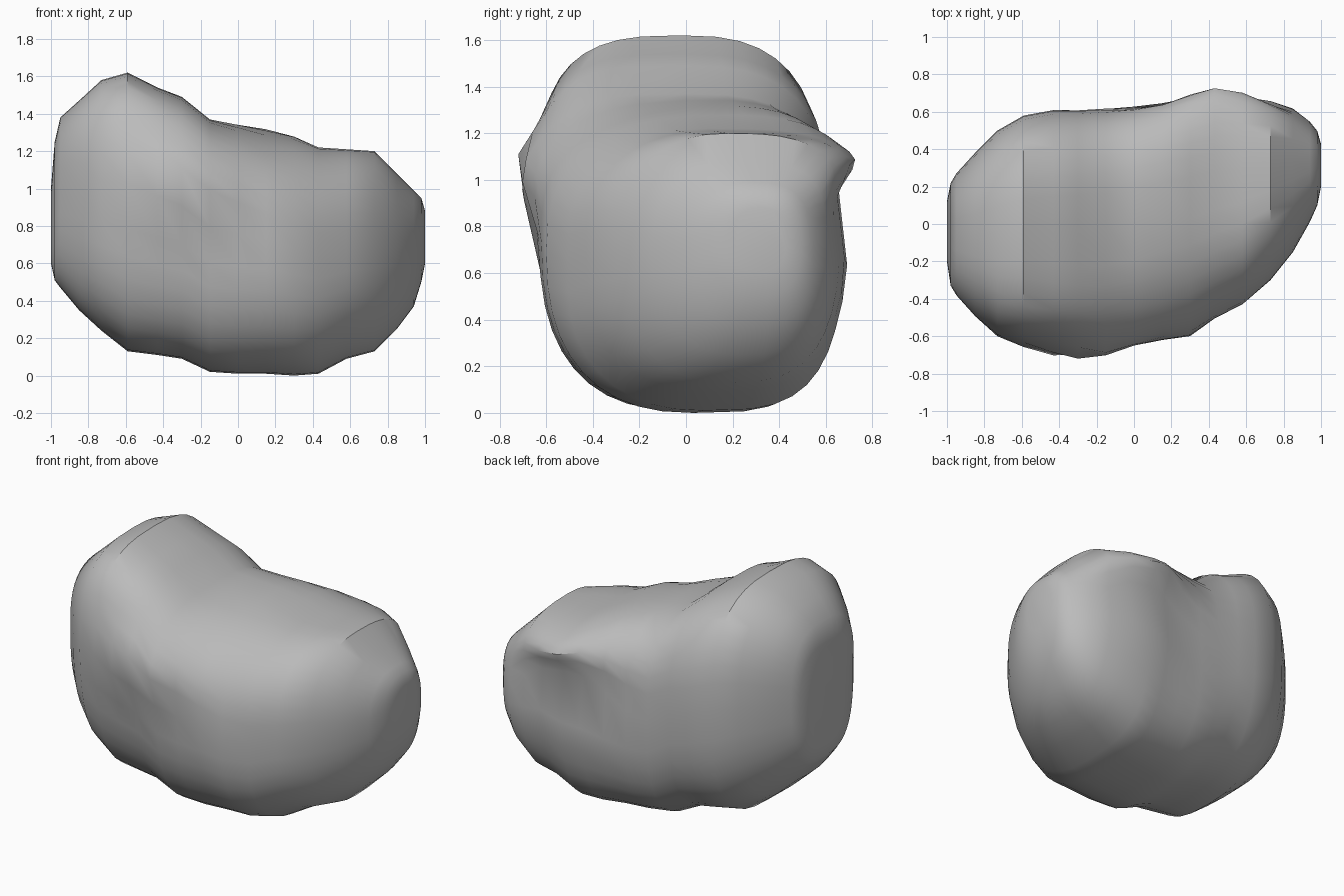
import bpy, bmesh, math

cube = bpy.data.objects.get("Cube")
if cube:
    bpy.data.objects.remove(cube, do_unlink=True)

# Boulder outline along its length: x, front y, back y, bottom z, top z
STATIONS = [
    (-1.00, -.20, .12, .60, 1.00),
    (-.98, -.33, .22, .51, 1.25),
    (-.95, -.38, .27, .47, 1.38),
    (-.85, -.49, .38, .35, 1.47),
    (-.73, -.59, .50, .24, 1.58),
    (-.59, -.62, .58, .13, 1.62),
    (-.43, -.63, .61, .11, 1.54),
    (-.30, -.63, .61, .09, 1.49),
    (-.15, -.63, .62, .02, 1.37),
    (.00, -.63, .63, .01, 1.345),
    (.15, -.62, .64, .01, 1.32),
    (.30, -.60, .66, .00, 1.28),
    (.43, -.53, .68, .01, 1.22),
    (.58, -.45, .68, .09, 1.21),
    (.73, -.30, .66, .13, 1.20),
    (.85, -.15, .62, .25, 1.08),
    (.94, .01, .55, .37, .99),
    (.98, .10, .50, .50, .95),
    (1.00, .20, .43, .60, .88),
]
SEGMENTS = 40


def signed_power(value, power):
    return math.copysign(abs(value) ** power, value)


def bump(distance_a, size_a, distance_b=0, size_b=1):
    return math.exp(-(distance_a / size_a) ** 2 - (distance_b / size_b) ** 2)


def shoulder(x, at_front, above):
    """Squareness of one quarter of the cross-section."""
    if at_front:
        left = min(1, max(0, .5 - x))
        return 2.3 + .5 * left + (.9 * bump(x + .2, .3) if above else 0)
    return 2.7 + .8 * bump(x - .3, .4)


def section_point(station, angle):
    """Point on a rounded-box cross-section with the outcrops added."""
    x, front, back, bottom, top = station
    at_front = math.cos(angle) < 0
    above = math.sin(angle) > 0
    power = 2 / shoulder(x, at_front, above)
    if at_front:
        share = .52 + .08 * min(1, max(0, .5 - x))
    else:
        share = .54 + .24 * bump(x - .45, .35)
    across = signed_power(math.cos(angle), power)
    up = signed_power(math.sin(angle), power)
    y = (front + back) / 2 + across * (back - front) / 2
    waist = bottom + (top - bottom) * share
    z = waist + up * ((top - waist) if above else (waist - bottom))
    # Knob and rib on the front face, ledge with a hollow under it on the back
    if at_front:
        y -= .11 * bump(x + .30, .28, z - 1.04, .18) * abs(across)
        y += .04 * bump(x - .5, .1, z - .65, .25) * abs(across)
    else:
        y += .07 * bump(x - .45, .25, z - 1.1, .09) * across
        y -= .04 * bump(x - .45, .45, z - .88, .13) * across
        y += .02 * bump(x - .35, .25, z - .6, .15) * across
    # Slanting step across the saddle, lower towards the front
    if above:
        forward = min(1, max(0, (.1 - y) / .5))
        z -= .06 * forward * bump(x - .16, .17) * up
    return x, y, z


def make_boulder():
    bm = bmesh.new()
    rings = []
    for station in STATIONS:
        rings.append([bm.verts.new(section_point(station, math.tau * i / SEGMENTS))
                      for i in range(SEGMENTS)])
    for ring, following in zip(rings, rings[1:]):
        for i in range(SEGMENTS):
            j = (i + 1) % SEGMENTS
            bm.faces.new((ring[i], ring[j], following[j], following[i]))
    for ring in (rings[0], rings[-1]):
        bm.faces.new(ring)
    bmesh.ops.recalc_face_normals(bm, faces=bm.faces)
    mesh = bpy.data.meshes.new("boulder")
    bm.to_mesh(mesh)
    bm.free()
    boulder = bpy.data.objects.new("boulder", mesh)
    bpy.context.collection.objects.link(boulder)
    return boulder


# Plain grey stone
stone = bpy.data.materials.new("grey stone")
stone.use_nodes = True
colour = (.5, .5, .5, 1)
stone.diffuse_color = colour
stone.node_tree.nodes["Principled BSDF"].inputs["Base Color"].default_value = colour

boulder = make_boulder()
boulder.data.materials.append(stone)
bpy.ops.object.select_all(action="DESELECT")
boulder.select_set(True)
bpy.context.view_layer.objects.active = boulder
bpy.ops.object.shade_smooth_by_angle(angle=math.radians(35))
